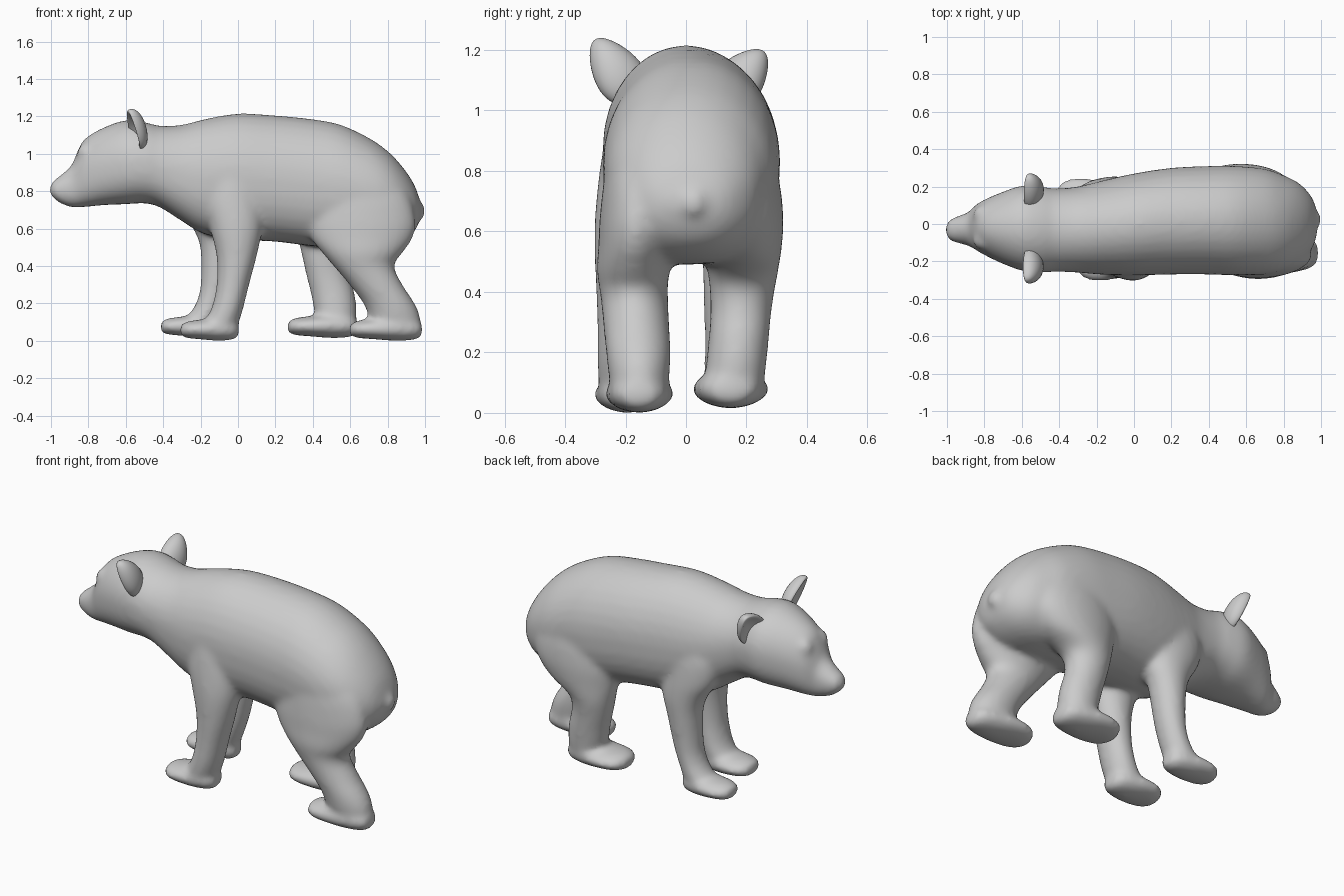
import bpy, bmesh, math
from mathutils import Vector, Matrix, Euler

if "Cube" in bpy.data.objects:
    bpy.data.objects.remove(bpy.data.objects["Cube"])

SEG = 32


def spline(rows, steps=4):
    """Catmull-Rom interpolation through a list of section rows."""
    out = []
    for i in range(len(rows) - 1):
        p = [rows[max(0, min(len(rows) - 1, i + k))] for k in (-1, 0, 1, 2)]
        for s in range(steps):
            t = s / steps
            out.append([0.5 * (2 * b + (c - a) * t + (2 * a - 5 * b + 4 * c - d) * t * t
                               + (3 * b - a - 3 * c + d) * t ** 3)
                        for a, b, c, d in zip(*p)])
    return out + [list(rows[-1])]


def loft(bm, axis, rows, full=1.0):
    """Closed tube through sections (position, a0, a1, b0, b1); full < 1 squares the lower half."""
    rings = []
    for pos, a0, a1, b0, b1 in spline(rows):
        ring = []
        for k in range(SEG):
            t = 2 * math.pi * k / SEG
            c, s = math.cos(t), math.sin(t)
            e = full if s < 0 else 1.0
            c, s = math.copysign(abs(c) ** e, c), math.copysign(abs(s) ** e, s)
            a = (a0 + a1) / 2 + (a1 - a0) / 2 * c
            b = (b0 + b1) / 2 + (b1 - b0) / 2 * s
            ring.append(bm.verts.new((pos, a, b) if axis == 'x' else (a, b, pos)))
        rings.append(ring)
    faces = [bm.faces.new(rings[0]), bm.faces.new(rings[-1])]
    for r, q in zip(rings, rings[1:]):
        for k in range(SEG):
            j = (k + 1) % SEG
            faces.append(bm.faces.new((r[k], r[j], q[j], q[k])))
    bmesh.ops.recalc_face_normals(bm, faces=faces)


def foot(bm, x0, x1, y0, y1, z0, z1):
    """Rounded paw, toes towards -x, higher at the heel."""
    rows = []
    for u, w, h in ((0, .3, .35), (.04, .62, .58), (.15, .9, .74), (.35, 1, .85),
                    (.6, .95, 1), (.85, .78, .95), (.96, .55, .72), (1, .3, .45)):
        yc, hw = (y0 + y1) / 2, (y1 - y0) / 2 * w
        low = z0 + (z1 - z0) * (1 - h) * .4
        rows.append((x0 + (x1 - x0) * u, yc - hw, yc + hw, low, low + (z1 - z0) * h))
    loft(bm, 'x', rows)


def finish(bm, name):
    mesh = bpy.data.meshes.new(name)
    bm.to_mesh(mesh)
    bm.free()
    for p in mesh.polygons:
        p.use_smooth = True
    ob = bpy.data.objects.new(name, mesh)
    bpy.context.collection.objects.link(ob)
    return ob


def fuse(ob, voxel, rounds):
    """Merge overlapping volumes into one soft skin."""
    rem = ob.modifiers.new("fuse", 'REMESH')
    rem.mode = 'VOXEL'
    rem.voxel_size = voxel
    rem.use_smooth_shade = True
    soft = ob.modifiers.new("soften", 'SMOOTH')
    soft.factor = .5
    soft.iterations = rounds


bm = bmesh.new()

# Torso, neck and head along x: (x, y0, y1, z0, z1)
loft(bm, 'x', [
    (-1.005, -.06, 0, .785, .825), (-.99, -.085, .02, .765, .855),
    (-.95, -.10, .04, .735, .885), (-.89, -.115, .06, .713, .94),
    (-.86, -.13, .09, .713, 1.01), (-.82, -.155, .12, .715, 1.08),
    (-.72, -.205, .165, .725, 1.14), (-.60, -.25, .205, .73, 1.18),
    (-.50, -.26, .20, .735, 1.17), (-.42, -.255, .19, .715, 1.15),
    (-.30, -.26, .20, .64, 1.155), (-.18, -.27, .23, .57, 1.185),
    (0, -.275, .27, .54, 1.215), (.2, -.27, .30, .53, 1.205),
    (.4, -.27, .31, .505, 1.185), (.55, -.275, .31, .495, 1.155),
    (.7, -.27, .295, .49, 1.085), (.8, -.25, .26, .50, 1.015),
    (.88, -.21, .22, .53, .93), (.94, -.15, .16, .58, .84),
    (.97, -.09, .10, .64, .76), (.98, -.03, .04, .68, .72)], full=.82)

# Near front leg along z: (z, x0, x1, y0, y1)
loft(bm, 'z', [
    (1.05, -.12, .04, -.19, -.1), (.9, -.19, .11, -.265, -.07), (.75, -.19, .13, -.292, -.06),
    (.6, -.15, .13, -.303, -.07), (.45, -.115, .1, -.30, -.085), (.3, -.115, .06, -.295, -.095),
    (.18, -.14, .03, -.295, -.095), (.1, -.18, .005, -.29, -.1), (.04, -.18, -.03, -.28, -.12)])
foot(bm, -.31, .005, -.305, -.085, .0, .125)

# Far front leg
loft(bm, 'z', [
    (1.0, -.26, -.1, .08, .16), (.85, -.32, .02, .05, .23), (.7, -.30, .04, .05, .25),
    (.58, -.23, .03, .05, .255), (.48, -.2, 0, .055, .25), (.3, -.2, -.04, .06, .235),
    (.2, -.225, -.07, .06, .23), (.12, -.275, -.1, .06, .23), (.06, -.28, -.13, .07, .22)])
foot(bm, -.415, -.1, .045, .245, .02, .14)

# Near hind leg
loft(bm, 'z', [
    (1.0, .5, .75, -.2, -.08), (.8, .4, .90, -.265, -.05), (.65, .37, .95, -.285, -.04),
    (.55, .39, .935, -.29, -.045), (.47, .45, .88, -.295, -.055), (.4, .51, .835, -.285, -.06),
    (.3, .595, .88, -.275, -.055), (.2, .67, .945, -.265, -.05), (.12, .70, .975, -.255, -.055),
    (.05, .72, .96, -.24, -.065)])
foot(bm, .595, .985, -.27, -.04, .0, .13)

# Far hind leg
loft(bm, 'z', [
    (1.0, .4, .7, .1, .22), (.8, .33, .82, .07, .30), (.65, .31, .84, .06, .322),
    (.53, .325, .76, .065, .315), (.44, .345, .62, .075, .30), (.35, .365, .60, .08, .285),
    (.25, .39, .625, .075, .275), (.15, .41, .635, .065, .265), (.08, .43, .62, .065, .255)])
foot(bm, .265, .64, .02, .275, .015, .145)

# Tail stub
tail = Matrix.Translation((.965, .025, .705)) @ Euler((0, math.radians(-25), 0)).to_matrix().to_4x4()
bmesh.ops.create_uvsphere(bm, u_segments=16, v_segments=10, radius=1,
                          matrix=tail @ Matrix.Diagonal((.035, .045, .055, 1)))

# Brow ridges above the snout
for y in (-.09, .05):
    bmesh.ops.create_uvsphere(bm, u_segments=16, v_segments=10, radius=1,
                              matrix=Matrix.Translation((-.81, y, 1.0)) @ Matrix.Diagonal((.05, .05, .06, 1)))

body = finish(bm, "bear_body")
fuse(body, .015, 14)


def ear(name, centre, size, roll, turn):
    """Cupped ear, hollow towards -x, narrowing to the tip."""
    bm = bmesh.new()
    bmesh.ops.create_uvsphere(bm, u_segments=32, v_segments=24, radius=1)
    for v in bm.verts:
        x, y, z = v.co
        r2 = min(1, y * y + z * z)
        x = x if x > 0 else x * .9 + 1.15 * (1 - r2)
        v.co = Vector((x * size[0], y * (1 - .3 * z) * size[1], z * size[2]))
    rot = Euler((math.radians(roll), math.radians(-20), math.radians(turn))).to_matrix().to_4x4()
    bm.transform(Matrix.Translation(centre) @ rot)
    bmesh.ops.recalc_face_normals(bm, faces=bm.faces)
    return finish(bm, name)


ear("ear_near", (-.553, -.232, 1.132), (.062, .082, .125), 30, 12)
ear("ear_far", (-.55, .183, 1.105), (.062, .082, .118), -36, -12)
